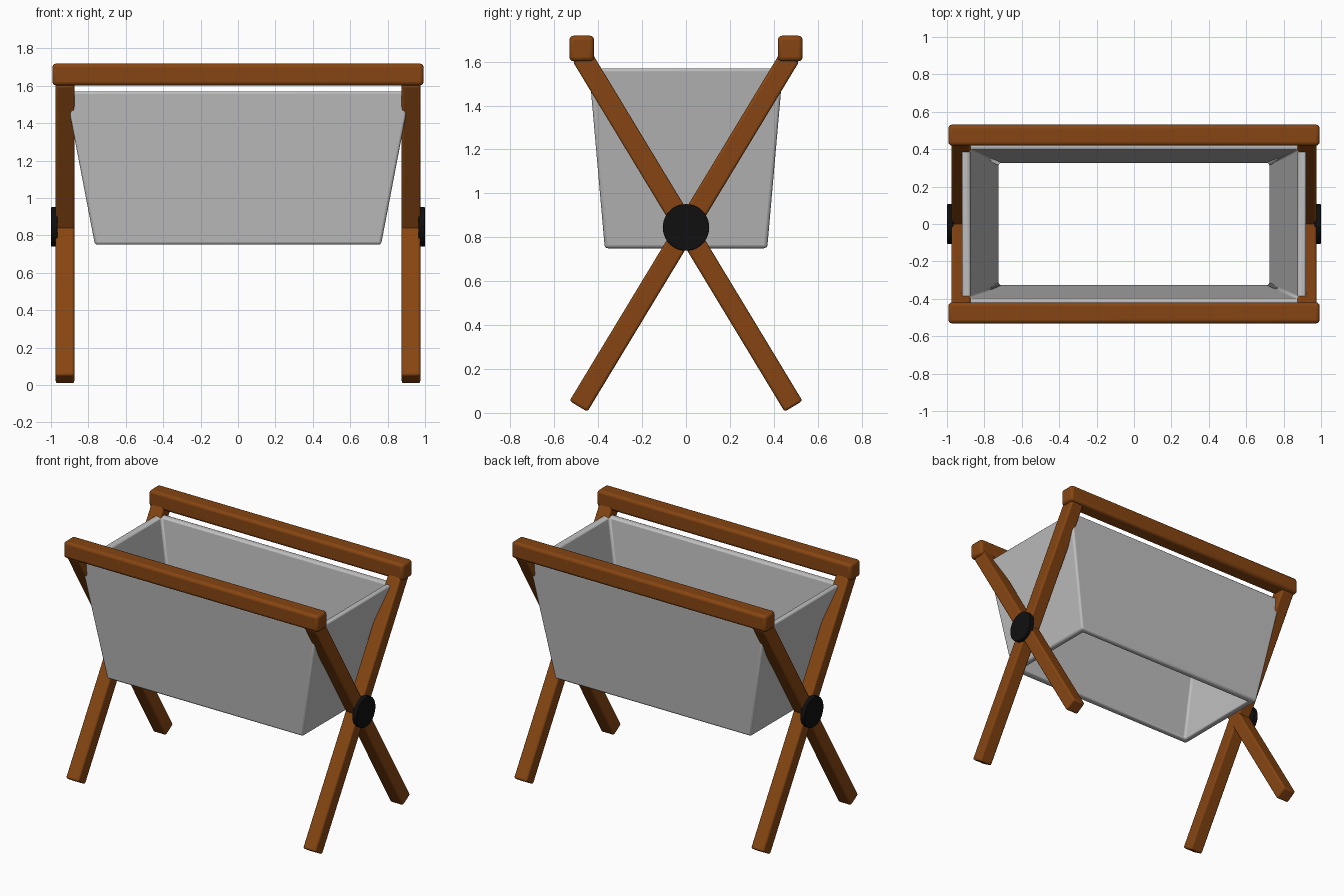
import bpy, bmesh, math
from mathutils import Matrix, Vector

if "Cube" in bpy.data.objects:
    bpy.data.objects.remove(bpy.data.objects["Cube"], do_unlink=True)


def material(name, rgb):
    mat = bpy.data.materials.new(name)
    mat.use_nodes = True
    mat.diffuse_color = (*rgb, 1)
    mat.node_tree.nodes["Principled BSDF"].inputs["Base Color"].default_value = (*rgb, 1)
    return mat


wood = material("brown wood", (0.24, 0.06, 0.006))
fabric = material("light grey fabric", (0.52, 0.52, 0.52))
black = material("black cap", (0.005, 0.005, 0.005))


def finish(bm, name, mat, bevel):
    """Turn the bmesh into an object with rounded edges and smooth shading."""
    bmesh.ops.recalc_face_normals(bm, faces=bm.faces)
    mesh = bpy.data.meshes.new(name)
    bm.to_mesh(mesh)
    bm.free()
    mesh.materials.append(mat)
    obj = bpy.data.objects.new(name, mesh)
    bpy.context.collection.objects.link(obj)
    mod = obj.modifiers.new("rounded edges", "BEVEL")
    mod.width = bevel
    mod.segments = 3
    mod.limit_method = "ANGLE"
    bpy.ops.object.select_all(action="DESELECT")
    obj.select_set(True)
    bpy.context.view_layer.objects.active = obj
    bpy.ops.object.shade_smooth_by_angle(angle=math.radians(35))
    return obj


def box(name, centre, size, mat, bevel, tilt=0):
    bm = bmesh.new()
    bmesh.ops.create_cube(bm, size=1)
    bm.transform(Matrix.Translation(centre) @ Matrix.Rotation(tilt, 4, "X")
                 @ Matrix.Diagonal((*size, 1)))
    return finish(bm, name, mat, bevel)


# Crossed legs, two at each end
for side, x in (("left", 0.925), ("right", -0.925)):
    for end, s in (("front", -1), ("back", 1)):
        foot = Vector((x, s * 0.49, 0.03))
        top = Vector((x, -s * 0.475, 1.625))
        run = top - foot
        box(f"{side}_{end}_leg", (foot + top) / 2, (0.1, 0.095, run.length),
            wood, 0.012, math.atan2(-run.y, run.z))

# Long top rails
for end, s in (("front", -1), ("back", 1)):
    box(f"{end}_rail", (0, s * 0.475, 1.66), (1.985, 0.113, 0.117), wood, 0.02)

# Round pivot caps where the legs cross
for side, s in (("left", 1), ("right", -1)):
    bm = bmesh.new()
    bmesh.ops.create_cone(bm, cap_ends=True, segments=40, radius1=0.106,
                          radius2=0.106, depth=0.035)
    bm.transform(Matrix.Translation((s * 0.9825, 0, 0.845))
                 @ Matrix.Rotation(math.pi / 2, 4, "Y"))
    finish(bm, f"{side}_pivot_cap", black, 0.004)

# Tapered fabric sling, open at top and bottom
wall = 0.044
bm = bmesh.new()
rings = []
for hx, hy, z in ((0.765, 0.37, 0.75), (0.922, 0.442, 1.57),
                  (0.922 - wall, 0.442 - wall, 1.57), (0.765 - wall, 0.37 - wall, 0.75)):
    rings.append([bm.verts.new((a * hx, b * hy, z))
                  for a, b in ((-1, -1), (1, -1), (1, 1), (-1, 1))])
for i, ring in enumerate(rings):
    nxt = rings[(i + 1) % 4]
    for j in range(4):
        k = (j + 1) % 4
        bm.faces.new((ring[j], ring[k], nxt[k], nxt[j]))
finish(bm, "fabric_sling", fabric, 0.014)
